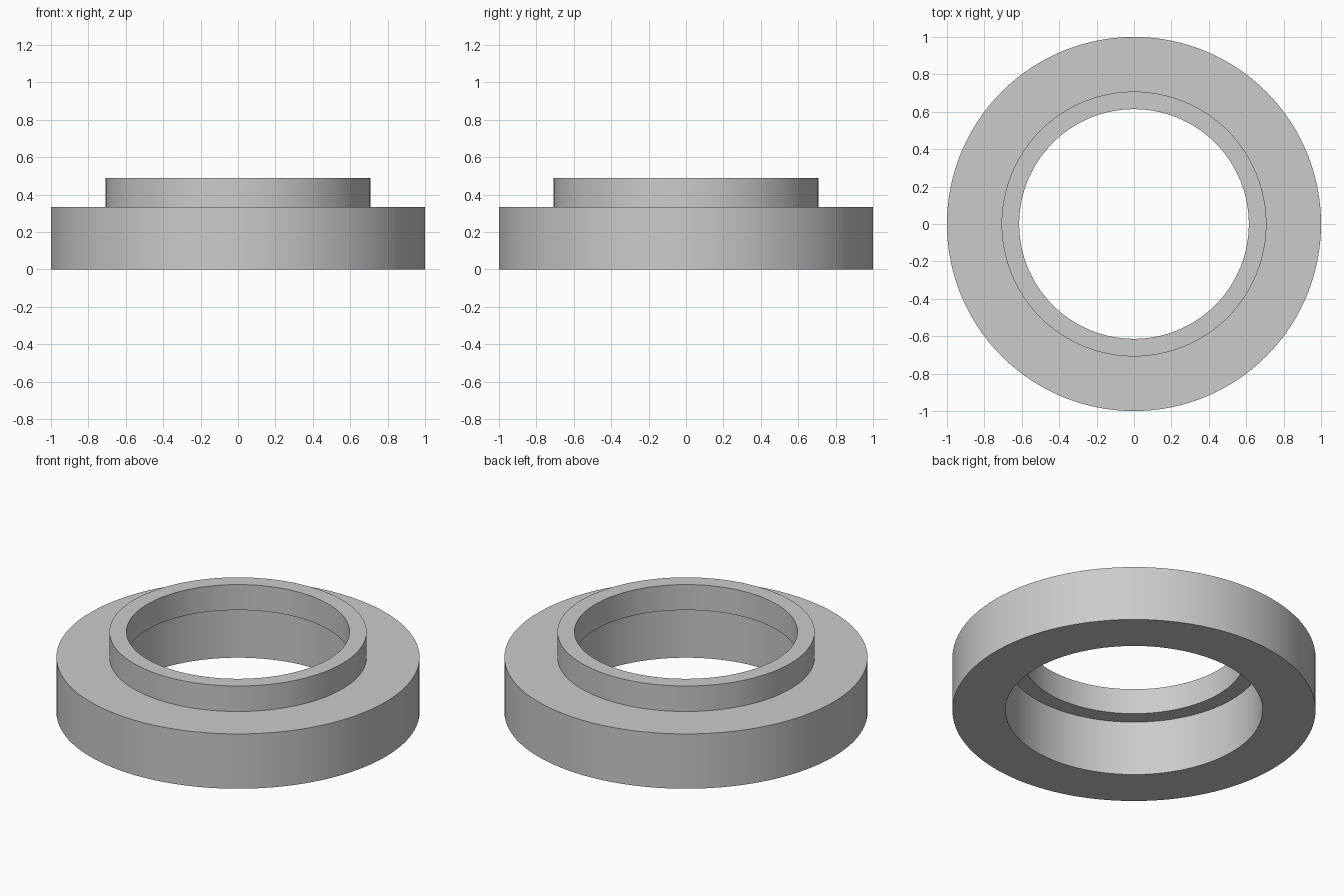
import bpy
import bmesh
from math import pi, radians

cube = bpy.data.objects.get("Cube")
if cube:
    bpy.data.objects.remove(cube)

SEGMENTS = 128
BASE_TOP = 0.333
COLLAR_TOP = 0.488
OUTER, STEP, BORE = 1.0, 0.708, 0.614

grey = bpy.data.materials.new("plain grey")
grey.use_nodes = True
colour = (0.6, 0.6, 0.6, 1)
grey.diffuse_color = colour
grey.node_tree.nodes["Principled BSDF"].inputs["Base Color"].default_value = colour


def ring(name, inner, outer, bottom, top):
    """Lathe a rectangular section around the vertical axis."""
    bm = bmesh.new()
    section = [(inner, bottom), (outer, bottom), (outer, top), (inner, top)]
    verts = [bm.verts.new((r, 0, z)) for r, z in section]
    edges = [bm.edges.new((verts[i - 1], verts[i])) for i in range(4)]
    bmesh.ops.spin(bm, geom=verts + edges, cent=(0, 0, 0), axis=(0, 0, 1),
                   angle=2 * pi, steps=SEGMENTS, use_merge=True)
    bmesh.ops.remove_doubles(bm, verts=bm.verts, dist=0.0001)
    bmesh.ops.recalc_face_normals(bm, faces=bm.faces)
    mesh = bpy.data.meshes.new(name)
    bm.to_mesh(mesh)
    bm.free()
    mesh.materials.append(grey)
    obj = bpy.data.objects.new(name, mesh)
    bpy.context.collection.objects.link(obj)
    bpy.ops.object.select_all(action="DESELECT")
    obj.select_set(True)
    bpy.context.view_layer.objects.active = obj
    bpy.ops.object.shade_smooth_by_angle(angle=radians(30))


# Wide base, then the narrow collar that overhangs its bore
ring("base_ring", STEP, OUTER, 0, BASE_TOP)
ring("raised_collar", BORE, STEP, BASE_TOP, COLLAR_TOP)
